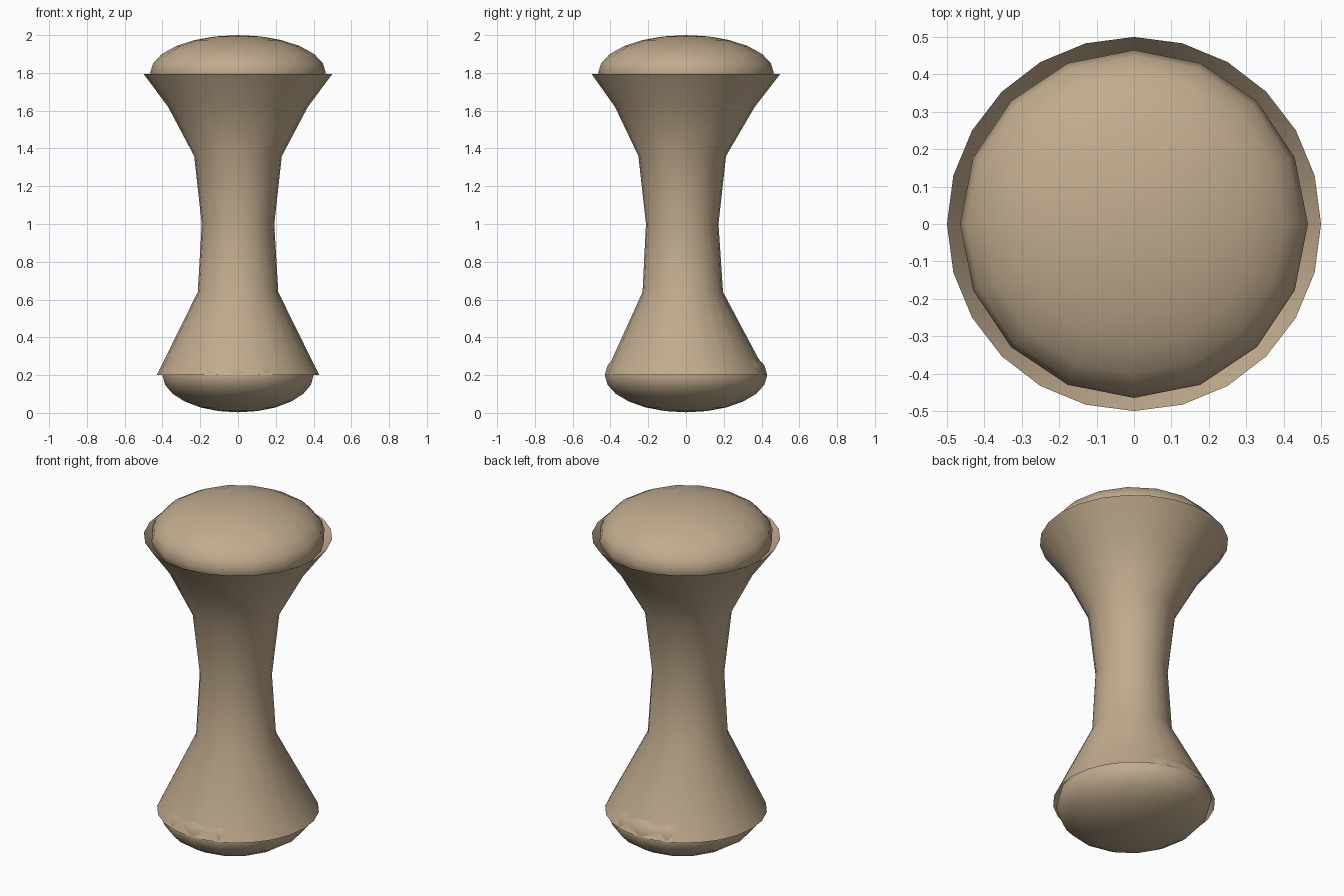
import bpy, bmesh
from math import sin, cos, pi

if "Cube" in bpy.data.objects:
    bpy.data.objects.remove(bpy.data.objects["Cube"])

tan = bpy.data.materials.new("tan")
tan.diffuse_color = (0.53, 0.41, 0.27, 1)
tan.use_nodes = True
tan.node_tree.nodes["Principled BSDF"].inputs["Base Color"].default_value = tan.diffuse_color


def finish(name, bm):
    bmesh.ops.recalc_face_normals(bm, faces=bm.faces)
    for f in bm.faces:
        f.smooth = True
    me = bpy.data.meshes.new(name)
    bm.to_mesh(me)
    bm.free()
    me.materials.append(tan)
    ob = bpy.data.objects.new(name, me)
    bpy.context.collection.objects.link(ob)
    return ob


def cushion(name, z, size):
    bm = bmesh.new()
    bmesh.ops.create_uvsphere(bm, u_segments=16, v_segments=12, radius=1)
    bmesh.ops.scale(bm, vec=size, verts=bm.verts)
    bmesh.ops.translate(bm, vec=(0, 0, z), verts=bm.verts)
    return finish(name, bm)


# Flared stem, open at both ends: z, radius, y offset
profile = [(0.20, 0.43, 0), (0.64, 0.213, -0.017), (1.00, 0.192, -0.02),
           (1.36, 0.232, -0.02), (1.62, 0.37, -0.006), (1.795, 0.50, 0)]
SIDES = 24
bm = bmesh.new()
rings = [[bm.verts.new((r * cos(2 * pi * i / SIDES), r * sin(2 * pi * i / SIDES) + dy, z))
          for i in range(SIDES)] for z, r, dy in profile]
for low, high in zip(rings, rings[1:]):
    for i in range(SIDES):
        j = (i + 1) % SIDES
        bm.faces.new((low[i], low[j], high[j], high[i]))
finish("stem", bm)

# Rounded seat cushion and rounded foot
cushion("seat_cushion", 1.80, (0.465, 0.465, 0.20))
cushion("foot", 0.20, (0.40, 0.43, 0.197))
